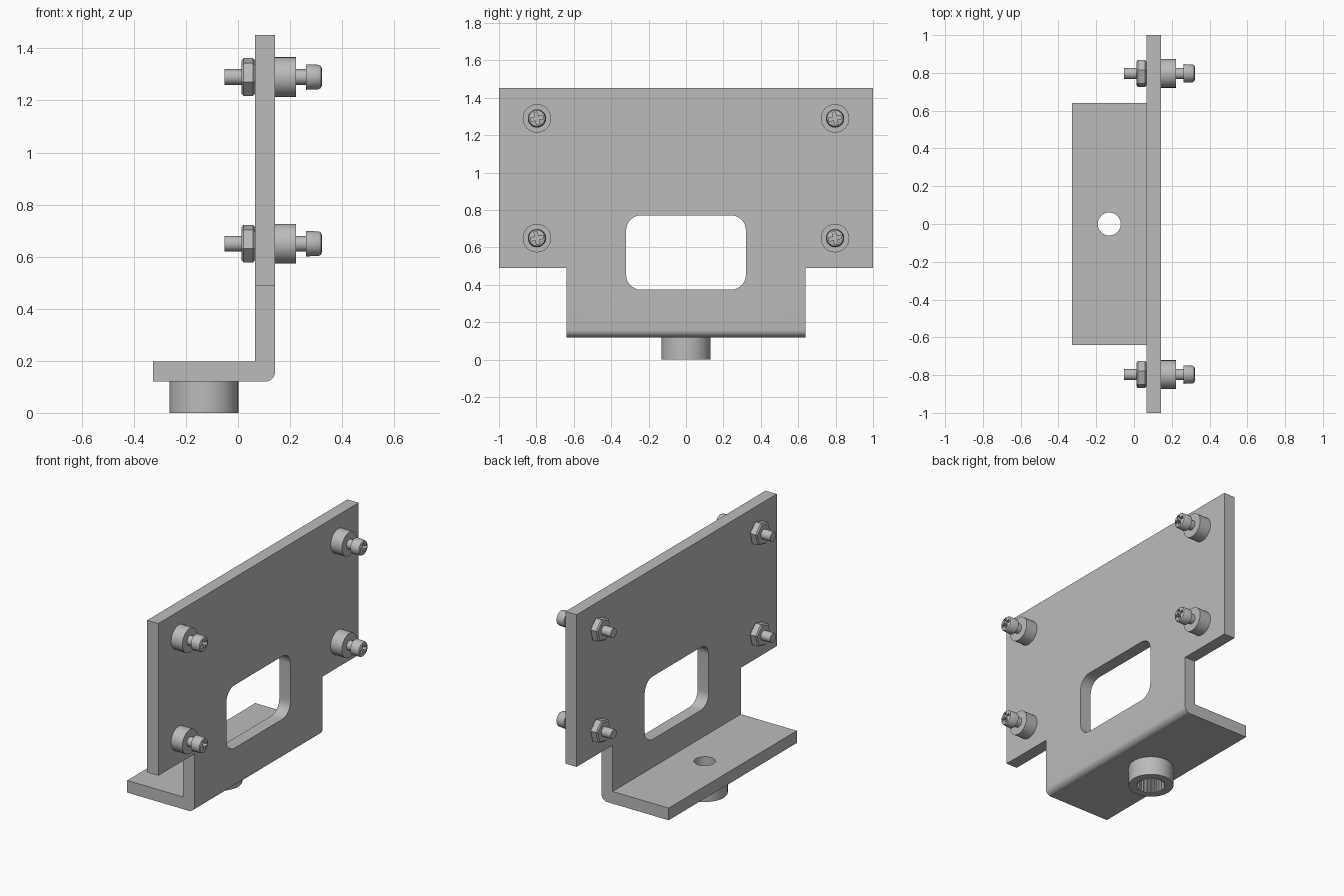
import bpy, bmesh, math
from mathutils import Matrix, Vector

if "Cube" in bpy.data.objects:
    bpy.data.objects.remove(bpy.data.objects["Cube"])

steel = bpy.data.materials.new("grey_steel")
steel.use_nodes = True
GREY = (0.5, 0.5, 0.5, 1)
steel.diffuse_color = GREY
steel.node_tree.nodes["Principled BSDF"].inputs["Base Color"].default_value = GREY


def finish(name, bm):
    bmesh.ops.recalc_face_normals(bm, faces=bm.faces)
    mesh = bpy.data.meshes.new(name)
    bm.to_mesh(mesh)
    bm.free()
    mesh.materials.append(steel)
    obj = bpy.data.objects.new(name, mesh)
    bpy.context.collection.objects.link(obj)
    return obj


def prism(name, points, direction):
    """Extrude a closed outline along a direction."""
    bm = bmesh.new()
    face = bm.faces.new([bm.verts.new(p) for p in points])
    out = bmesh.ops.extrude_face_region(bm, geom=[face])
    verts = [v for v in out["geom"] if isinstance(v, bmesh.types.BMVert)]
    bmesh.ops.translate(bm, verts=verts, vec=direction)
    return finish(name, bm)


def box(name, lo, hi):
    (x0, y0, z0), (x1, y1, z1) = lo, hi
    return prism(name, [(x0, y0, z0), (x1, y0, z0), (x1, y1, z0), (x0, y1, z0)], (0, 0, z1 - z0))


def arc(cx, cy, r, start, end, n):
    steps = [math.radians(start + (end - start) * i / n) for i in range(n + 1)]
    return [(cx + r * math.cos(a), cy + r * math.sin(a)) for a in steps]


def lathe(name, profile, sides, turn=0):
    """Revolve (x, radius) points about the x axis; ends are capped."""
    bm = bmesh.new()
    rings = []
    for x, r in profile:
        angles = [math.radians(turn) + math.tau * i / sides for i in range(sides)]
        rings.append([bm.verts.new((x, r * math.cos(a), r * math.sin(a))) for a in angles])
    for a, b in zip(rings, rings[1:]):
        for i in range(sides):
            j = (i + 1) % sides
            bm.faces.new((a[i], a[j], b[j], b[i]))
    bm.faces.new(rings[0])
    bm.faces.new(rings[-1])
    return finish(name, bm)


def apply_modifiers(obj):
    graph = bpy.context.evaluated_depsgraph_get()
    mesh = bpy.data.meshes.new_from_object(obj.evaluated_get(graph))
    obj.modifiers.clear()
    obj.data = mesh


def cut(obj, cutters):
    for c in cutters:
        mod = obj.modifiers.new("cut", "BOOLEAN")
        mod.operation, mod.solver, mod.object = "DIFFERENCE", "EXACT", c
    apply_modifiers(obj)
    for c in cutters:
        bpy.data.objects.remove(c)


def smooth(obj, angle=30):
    bpy.ops.object.select_all(action="DESELECT")
    obj.select_set(True)
    bpy.context.view_layer.objects.active = obj
    bpy.ops.object.shade_smooth_by_angle(angle=math.radians(angle))


# Bent plate: L profile with a rounded outer bend
BACK, FACE, BOTTOM, FLOOR, TOP = 0.065, 0.143, 0.12, 0.197, 1.452
BOSS_X = -0.131
outline = [(-0.327, FLOOR), (-0.327, BOTTOM)]
outline += arc(FACE - 0.04, BOTTOM + 0.04, 0.04, -90, 0, 8)
outline += [(FACE, TOP), (BACK, TOP), (BACK, FLOOR)]
bracket = prism("bracket", [(x, -1, z) for x, z in outline], (0, 2, 0))

# Openings: corner notches, rounded window and foot hole
notches = [box("notch_cutter", (-0.5, min(s * 0.64, s * 1.2), -0.1), (0.5, max(s * 0.64, s * 1.2), 0.49))
           for s in (-1, 1)]
R = 0.08
window = []
for i, (sy, z) in enumerate([(1, 0.772 - R), (-1, 0.772 - R), (-1, 0.374 + R), (1, 0.374 + R)]):
    window += arc(sy * (0.32 - R), z, R, i * 90, i * 90 + 90, 8)
window_cutter = prism("window_cutter", [(0, y, z) for y, z in window], (0.3, 0, 0))
hole = arc(BOSS_X, 0, 0.061, 0, 352.5, 47)
hole_cutter = prism("hole_cutter", [(x, y, 0.05) for x, y in hole], (0, 0, 0.3))
cut(bracket, notches + [window_cutter, hole_cutter])
smooth(bracket)

# Boss under the foot with a toothed bore
bm = bmesh.new()
N = 96
loops = []
for z in (0, BOTTOM):
    outer, inner = [], []
    for i in range(N):
        d = Vector((math.cos(math.tau * i / N), math.sin(math.tau * i / N), 0))
        base = Vector((BOSS_X, 0, z))
        outer.append(bm.verts.new(base + d * 0.132))
        inner.append(bm.verts.new(base + d * (0.088 if i % 4 < 2 else 0.078)))
    loops += [outer, inner]
o0, i0, o1, i1 = loops
for a, b in ((o0, o1), (o1, i1), (i1, i0), (i0, o0)):
    for i in range(N):
        j = (i + 1) % N
        bm.faces.new((a[i], a[j], b[j], b[i]))
smooth(finish("toothed_boss", bm))

# Screw with a cross recess, spacer and hex nut
TURN = 12
screw = lathe("screw", [(-0.052, 0.03), (0.262, 0.03), (0.262, 0.049), (0.31, 0.047),
                        (0.318, 0.043), (0.322, 0.034)], 40)
arms = []
for k in (0, 90):
    arm = box("recess_cutter", (0.29, -0.034, -0.009), (0.4, 0.034, 0.009))
    arm.data.transform(Matrix.Rotation(math.radians(TURN + k), 4, "X"))
    arms.append(arm)
cut(screw, arms)
spacer = lathe("spacer", [(FACE, 0.076), (0.222, 0.076)], 48)
nut = lathe("hex_nut", [(0.014, 0.066), (0.021, 0.075), (0.058, 0.075), (BACK, 0.066)], 6, 15)
smooth(screw)
smooth(spacer)

# Place one set at each corner
for part in (screw, spacer, nut):
    name = part.name
    for side, sy in (("left", 1), ("right", -1)):
        for level, z in (("upper", 1.29), ("lower", 0.65)):
            copy = part.copy()
            copy.name = f"{level}_{side}_{name}"
            copy.location = (0, sy * 0.797, z)
            bpy.context.collection.objects.link(copy)
    bpy.data.objects.remove(part)
